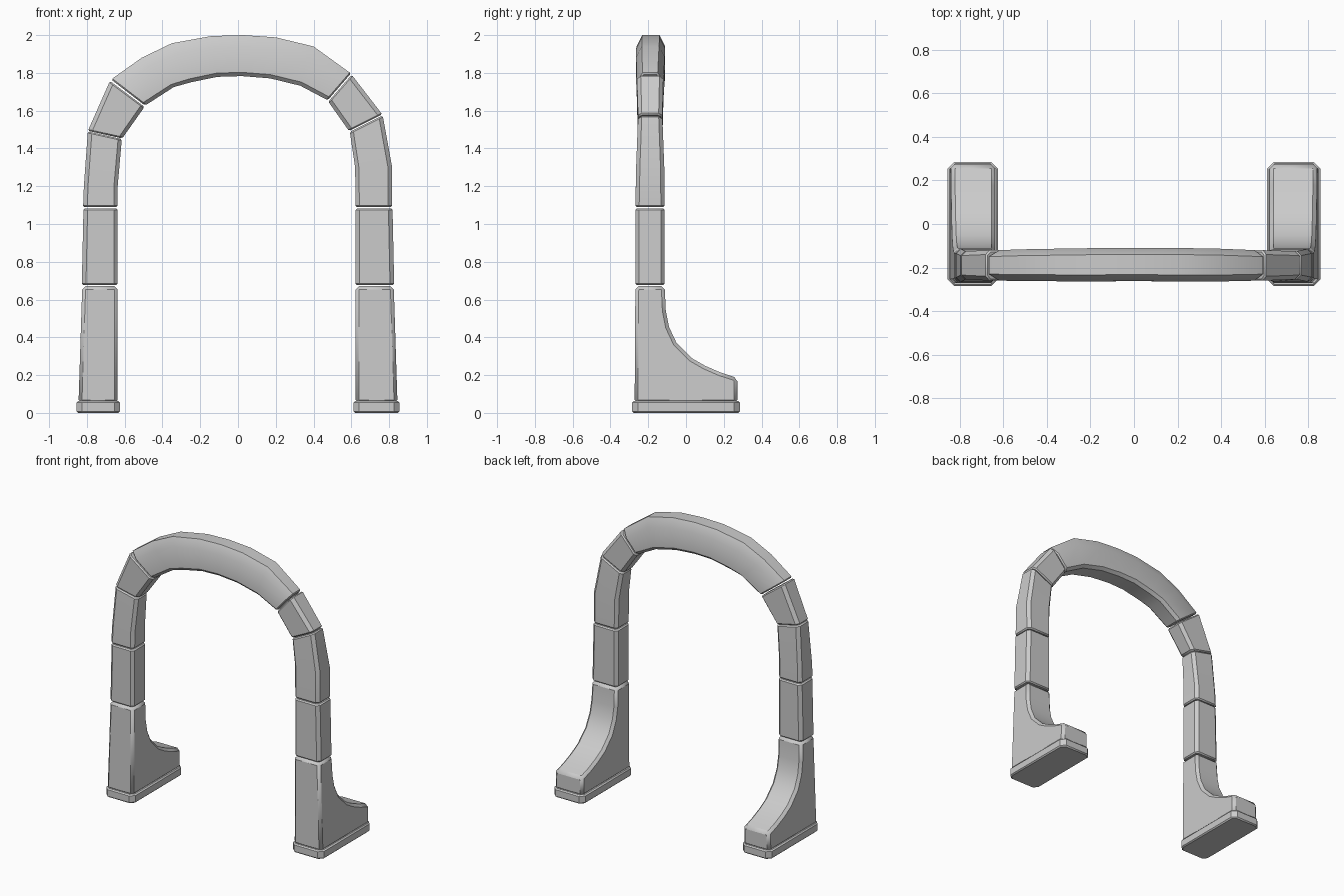
import bpy, bmesh, math
from mathutils import Vector

old = bpy.data.objects.get("Cube")
if old:
    bpy.data.objects.remove(old, do_unlink=True)

stone = bpy.data.materials.new("grey stone")
stone.use_nodes = True
GREY = (0.6, 0.6, 0.6, 1)
stone.diffuse_color = GREY
stone.node_tree.nodes["Principled BSDF"].inputs["Base Color"].default_value = GREY

FRONT, BACK = -0.268, -0.113


def finish(name, bm, bevel, angle, segments=1):
    """Turn a bmesh into a bevelled, smooth-by-angle stone."""
    bmesh.ops.recalc_face_normals(bm, faces=bm.faces)
    mesh = bpy.data.meshes.new(name)
    bm.to_mesh(mesh)
    bm.free()
    mesh.materials.append(stone)
    ob = bpy.data.objects.new(name, mesh)
    bpy.context.collection.objects.link(ob)
    mod = ob.modifiers.new("worn edges", 'BEVEL')
    mod.width, mod.segments = bevel, segments
    mod.limit_method, mod.angle_limit = 'ANGLE', math.radians(angle)
    bpy.ops.object.select_all(action='DESELECT')
    ob.select_set(True)
    bpy.context.view_layer.objects.active = ob
    bpy.ops.object.shade_smooth_by_angle(angle=math.radians(30))
    return ob


def loft(bm, rings):
    """Skin a row of equal-length point rings and cap both ends."""
    rows = [[bm.verts.new(p) for p in ring] for ring in rings]
    n = len(rows[0])
    for a, b in zip(rows, rows[1:]):
        for i in range(n):
            j = (i + 1) % n
            bm.faces.new((a[i], a[j], b[j], b[i]))
    bm.faces.new(rows[0])
    bm.faces.new(rows[-1])


def stone_block(name, stations, radial=0.022, depth=0.02):
    """Arch stone: each station is an outer (x, z) and an inner (x, z)."""
    bm = bmesh.new()
    rings = []
    for outer, inner, *ends in stations:
        front, back = ends if ends else (FRONT, BACK)
        o, i = Vector((outer[0], 0, outer[1])), Vector((inner[0], 0, inner[1]))
        d, size = (o - i).normalized(), (o - i).length
        section = [(0, front + .02), (.02, front), (size - radial, front),
                   (size, front + depth), (size, back - depth),
                   (size - radial, back), (.02, back), (0, back - .02)]
        rings.append([i + d * t + Vector((0, y, 0)) for t, y in section])
    loft(bm, rings)
    return finish(name, bm, 0.008, 66)


def plinth(name, x0, x1):
    """Low base slab with clipped corners."""
    y, c = 0.285, 0.03
    outline = [(x0 + c, -y), (x1 - c, -y), (x1, -y + c), (x1, y - c),
               (x1 - c, y), (x0 + c, y), (x0, y - c), (x0, -y + c)]
    bm = bmesh.new()
    loft(bm, [[(px, py, z) for px, py in outline] for z in (0, 0.062)])
    return finish(name, bm, 0.008, 66)


def buttress(name, side, inner):
    """Tapered foot with a concave sweep to the rear."""
    profile = [(-.272, .05), (.272, .05), (.272, .185), (.18, .215),
               (.1, .25), (.03, .29), (-.05, .37), (-.09, .455),
               (-.107, .54), (BACK, .672), (FRONT, .672)]
    bm = bmesh.new()
    loft(bm, [[(side * inner, y, z) for y, z in profile],
              [(side * (.846 - .032 * z), y, z) for y, z in profile]])
    return finish(name, bm, 0.018, 50)


# Feet and straight leg stones
for label, side, inner in (("left", 1, .623), ("right", -1, .637)):
    plinth(label + "_plinth", *sorted((side * (inner - .012), side * .855)))
    buttress(label + "_buttress", side, inner)
    stone_block(label + "_leg_block",
                [((side * .827, .676), (side * inner, .676)),
                 ((side * .818, 1.083), (side * inner, 1.083))])

# Right springer and shoulder stone
stone_block("right_springer", [
    ((-.82, 1.089), (-.637, 1.089)), ((-.816, 1.2), (-.637, 1.2), -.266, -.115),
    ((-.795, 1.49), (-.615, 1.45), -.254, -.125)])
stone_block("right_shoulder", [
    ((-.795, 1.493), (-.613, 1.453), -.254, -.125),
    ((-.678, 1.757), (-.495, 1.62), -.26, -.12)])

# Left springer and shoulder stone
stone_block("left_springer", [
    ((.816, 1.089), (.623, 1.089)), ((.816, 1.3), (.62, 1.3), -.264, -.115),
    ((.766, 1.575), (.592, 1.488), -.254, -.125)])
stone_block("left_shoulder", [
    ((.764, 1.58), (.588, 1.492), -.254, -.125),
    ((.602, 1.79), (.478, 1.648), -.26, -.12)])

# Single long crown stone
stone_block("crown", [
    ((-.672, 1.765), (-.492, 1.627), -.26, -.12),
    ((-.51, 1.88), (-.34, 1.725), -.262, -.115),
    ((-.35, 1.957), (-.25, 1.75), -.263, -.113),
    ((-.14, 1.995), (-.11, 1.779), -.263, -.11),
    ((.03, 2.0), (.02, 1.783), -.262, -.11),
    ((.2, 1.988), (.17, 1.771), -.264, -.11),
    ((.4, 1.94), (.33, 1.732), -.264, -.113),
    ((.598, 1.797), (.475, 1.655), -.26, -.12)], radial=0.06, depth=0.03)
